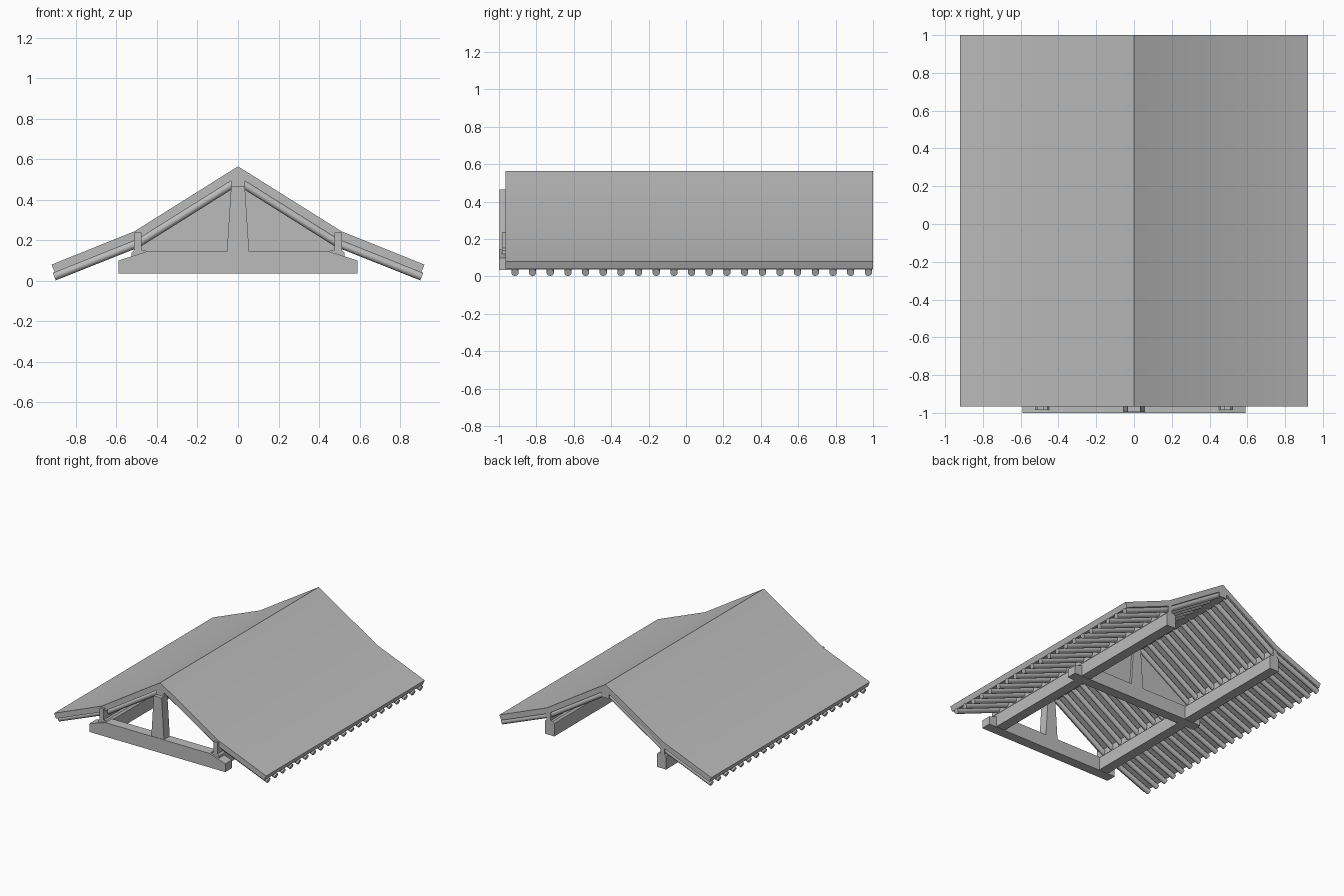
import bpy, bmesh, math
from mathutils import Vector

if "Cube" in bpy.data.objects:
    bpy.data.objects.remove(bpy.data.objects["Cube"], do_unlink=True)

grey = bpy.data.materials.new("plain_grey")
grey.use_nodes = True
COLOUR = (0.5, 0.5, 0.5, 1)
grey.diffuse_color = COLOUR
grey.node_tree.nodes["Principled BSDF"].inputs["Base Color"].default_value = COLOUR


def finish(name, bm, smooth=False):
    bmesh.ops.recalc_face_normals(bm, faces=bm.faces)
    mesh = bpy.data.meshes.new(name)
    bm.to_mesh(mesh)
    bm.free()
    mesh.materials.append(grey)
    obj = bpy.data.objects.new(name, mesh)
    bpy.context.collection.objects.link(obj)
    if smooth:
        bpy.ops.object.select_all(action="DESELECT")
        obj.select_set(True)
        bpy.context.view_layer.objects.active = obj
        bpy.ops.object.shade_smooth_by_angle(angle=math.radians(46))
    return obj


def prism(name, profile, y0, y1, smooth=False):
    """Extrude an x-z outline along y."""
    bm = bmesh.new()
    rings = [[bm.verts.new((x, y, z)) for x, z in profile] for y in (y0, y1)]
    n = len(profile)
    for ring in rings:
        bm.faces.new(ring)
    for i in range(n):
        j = (i + 1) % n
        bm.faces.new((rings[0][i], rings[0][j], rings[1][j], rings[1][i]))
    return finish(name, bm, smooth)


def mirrored(half):
    """Close a right-hand outline with its mirror image."""
    return half + [(-x, z) for x, z in reversed(half) if x > 0]


# Roof outline: ridge, kink and eave on the upper and lower face
top = [(0, 0.565), (0.51, 0.245), (0.92, 0.08)]
under = [(0, 0.515), (0.496, 0.204), (0.904, 0.041)]
FRONT, BACK = -0.965, 1.0

# Roof covering, one bent slab on each slope
for side, sx in (("left", 1), ("right", -1)):
    outline = [(sx * x, z) for x, z in top + under[::-1]]
    prism(side + "_roof_slope", outline, FRONT, BACK, smooth=True)

# Round rafters following both pitches of each slope
RADIUS = 0.02
axis = [Vector((0, 0, 0.494)), Vector((0.489, 0, 0.187)), Vector((0.907, 0, 0.021))]
for side, sx in (("left", 1), ("right", -1)):
    bm = bmesh.new()
    for i in range(21):
        y = -0.915 + i * 0.0945
        for a, b in zip(axis, axis[1:]):
            a, b = [Vector((sx * p.x, y, p.z)) for p in (a, b)]
            log = bmesh.ops.create_cone(bm, cap_ends=True, segments=10, radius1=RADIUS,
                                        radius2=RADIUS, depth=(b - a).length)["verts"]
            turn = (b - a).to_track_quat("Z", "Y").to_matrix()
            bmesh.ops.rotate(bm, verts=log, matrix=turn)
            bmesh.ops.translate(bm, verts=log, vec=(a + b) / 2)
    finish(side + "_rafters", bm, smooth=True)

# Ridge beam with a peaked top
prism("ridge_beam", mirrored([(0, 0.53), (0.034, 0.51), (0.034, 0.46)]), FRONT, BACK)

# Wall beams with the upright plates that carry the rafters
for side, sx in (("left", 1), ("right", -1)):
    beam = [(0.445, 0.037), (0.525, 0.037), (0.525, 0.138),
            (0.512, 0.152), (0.458, 0.152), (0.445, 0.138)]
    prism(side + "_wall_beam", [(sx * x, z) for x, z in beam], -0.985, BACK - 0.003)
    plate = [(0.477, 0.14), (0.512, 0.14), (0.512, 0.238), (0.477, 0.238)]
    prism(side + "_rafter_plate", [(sx * x, z) for x, z in plate], -0.985, BACK - 0.003)

# Two trusses: tie beam with chamfered ends and tapered king post
tie = mirrored([(0.45, 0.145), (0.59, 0.1), (0.59, 0.035)])
post = mirrored([(0.034, 0.465), (0.055, 0.14)])
for place, y in (("front", -0.96), ("middle", 0.0)):
    prism(place + "_tie_beam", tie, y - 0.04, y + 0.04)
    prism(place + "_king_post", post, y - 0.036, y + 0.036)

# Triangular wall panel filling the middle truss
prism("gable_panel", mirrored([(0, 0.51), (0.48, 0.21), (0.48, 0.14)]), -0.018, 0.018)
